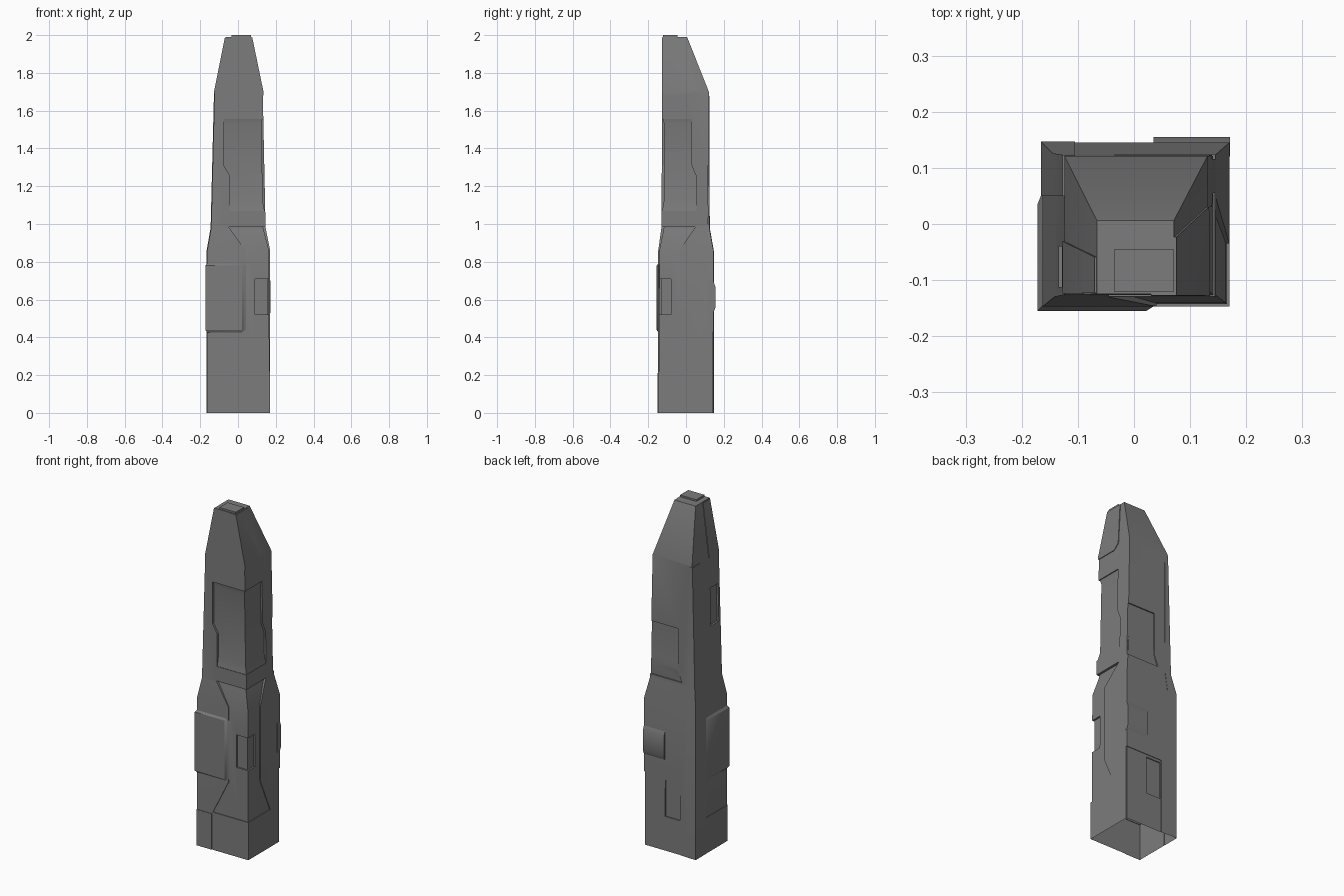
import bpy, bmesh, math
from mathutils import Vector

if "Cube" in bpy.data.objects:
    bpy.data.objects.remove(bpy.data.objects["Cube"])

# Body cross-sections: z, x min, x max, y min, y max
BODY = [(-0.06, -.163, .170, -.147, .145), (.86, -.163, .170, -.147, .145),
        (.98, -.142, .146, -.13, .124), (1.70, -.124, .131, -.126, .121),
        (1.99, -.066, .071, -.125, .006)]


def mesh_object(name, rings):
    """Skin a stack of equal-sized rings and cap both ends."""
    bm = bmesh.new()
    vs = [[bm.verts.new(p) for p in r] for r in rings]
    n = len(vs[0])
    for a, b in zip(vs, vs[1:]):
        for i in range(n):
            j = (i + 1) % n
            bm.faces.new((a[i], a[j], b[j], b[i]))
    bm.faces.new(vs[0])
    bm.faces.new(vs[-1])
    bmesh.ops.recalc_face_normals(bm, faces=bm.faces)
    me = bpy.data.meshes.new(name)
    bm.to_mesh(me)
    bm.free()
    ob = bpy.data.objects.new(name, me)
    bpy.context.collection.objects.link(ob)
    return ob


def loft(name, rows):
    return mesh_object(name, [[(x0, y0, z), (x1, y0, z), (x1, y1, z), (x0, y1, z)]
                              for z, x0, x1, y0, y1 in rows])


def box(name, x0, x1, y0, y1, z0, z1):
    return loft(name, [(z0, x0, x1, y0, y1), (z1, x0, x1, y0, y1)])


def prism_y(pts, y0, y1):
    """Extrude an x-z outline along y."""
    return mesh_object("cutter", [[(x, y, z) for x, z in pts] for y in (y0, y1)])


def prism_x(pts, x0, x1):
    """Extrude a y-z outline along x."""
    return mesh_object("cutter", [[(x, y, z) for y, z in pts] for x in (x0, x1)])


def combine(ob, other, op):
    other.hide_render = True
    m = ob.modifiers.new("bool", 'BOOLEAN')
    m.operation, m.object, m.solver = op, other, 'EXACT'
    dg = bpy.context.evaluated_depsgraph_get()
    dg.update()
    me = bpy.data.meshes.new_from_object(ob.evaluated_get(dg))
    ob.modifiers.clear()
    ob.data = me
    bpy.data.objects.remove(other)


def section(z):
    """Interpolated body extents at height z."""
    for a, b in zip(BODY, BODY[1:]):
        if z <= b[0]:
            t = (z - a[0]) / (b[0] - a[0])
            return [p + (q - p) * t for p, q in zip(a, b)]
    return list(BODY[-1])


def shifted(z, l, r, f, b):
    s = section(z)
    return (z, s[1] - l, s[2] + r, s[3] - f, s[4] + b)


tower = loft("tower_body", BODY)

# Recess outlines; those on the front and right faces meet at the corner
recesses = [
    # upper front / upper right
    prism_y([(-.075, 1.555), (.3, 1.555), (.3, 1.07), (-.045, 1.07), (-.045, 1.26), (-.075, 1.31)], -.3, -.09),
    prism_x([(.03, 1.555), (-.3, 1.555), (-.3, 1.07), (.055, 1.07), (.055, 1.25), (.03, 1.31)], .09, .3),
    # lower front / lower right
    prism_y([(-.05, .985), (.3, .985), (.3, .22), (-.06, .22), (.04, .42), (.04, .86)], -.3, -.10),
    prism_x([(.05, .985), (-.3, .985), (-.3, .22), (.055, .22), (-.035, .42), (-.035, .86)], .10, .3),
    # back, upper and lower
    prism_y([(-.06, 1.0), (.3, 1.0), (.3, 1.31), (-.035, 1.31), (-.035, 1.06)], .116, .3),
    prism_y([(-.065, -.1), (.3, -.1), (.3, .43), (-.065, .43)], .138, .3),
    # left, upper slot
    prism_x([(-.112, 1.29), (-.04, 1.29), (-.04, 1.51), (-.112, 1.51)], -.3, -.1),
]
for r in recesses:
    combine(tower, r, 'DIFFERENCE')

# Inner core forms the recess floors; its insets set their depth
INSET = [(-.04, .004), (.21, .004), (.86, .006), (.965, .012), (.983, .013), (1.0, .013),
         (1.07, .003), (1.12, .012), (1.53, .011), (1.56, .004), (1.70, .006), (1.97, .006)]
core = loft("core", [shifted(z, -d, -d, -d, -.7 * d) for z, d in INSET])
combine(tower, core, 'UNION')

# Corner notch at mid height and slot low on the back
combine(tower, mesh_object("cutter", [[(x, y, z) for x, y in
        ((.09, -.3), (.3, -.3), (.3, -.08), (.155, -.08), (.155, -.133), (.09, -.133))]
        for z in (.52, .71)]), 'DIFFERENCE')
combine(tower, box("cutter", -.06, .035, .136, .3, .2, .415), 'DIFFERENCE')


def plate(offsets, zs, cutter):
    """Thin cladding: an offset copy of the body trimmed to an outline, joined on."""
    ob = loft("plate", [shifted(z, *offsets) for z in zs])
    combine(ob, cutter, 'INTERSECT')
    combine(tower, ob, 'UNION')


# Cladding: left rear strip, top right corner, lower front left, top left
plate((.003, -.02, -.02, .002), (-.05, .86, .98, 1.7, 1.98),
      prism_x([(.05, -.1), (.3, -.1), (.3, 1.69), (.05, 1.69)], -.3, -.105))
plate((-.02, .004, .002, -.01), (1.6, 1.7, 1.988),
      prism_x([(-.3, 1.68), (.0, 1.68), (.03, 1.71), (-.045, 2.1), (-.3, 2.1)], .03, .3))
plate((.002, -.02, .003, -.02), (-.05, .21), box("cutter", -.3, -.066, -.3, .045, -.1, .3))
plate((.003, -.02, -.002, -.01), (1.6, 1.7, 1.985),
      prism_x([(-.3, 1.69), (-.03, 1.69), (-.07, 2.1), (-.3, 2.1)], -.3, -.03))

# Open base
bm = bmesh.new()
bm.from_mesh(tower.data)
bmesh.ops.bisect_plane(bm, geom=bm.verts[:] + bm.edges[:] + bm.faces[:], dist=1e-5,
                       plane_co=Vector((0, 0, 0)), plane_no=Vector((0, 0, 1)), clear_inner=True)
bm.to_mesh(tower.data)
bm.free()

# Wrapped corner housing with chamfered rim
outer = [(-.172, -.155), (.022, -.155), (.045, -.14), (.045, -.12), (-.14, -.12),
         (-.14, .06), (-.162, .06), (-.172, .035)]
inner = [(-.163, -.146), (.020, -.146), (.038, -.14), (.038, -.12), (-.14, -.12),
         (-.14, .055), (-.160, .055), (-.163, .035)]
mesh_object("corner_housing", [[(x, y, z) for x, y in o] for o, z in
            ((inner, .425), (outer, .438), (outer, .78), (inner, .792))])

# Rear housing and roof block
loft("rear_housing", [(.53, .035, .171, .12, .144), (.555, .035, .171, .12, .155),
                      (.67, .035, .171, .12, .155), (.70, .035, .171, .12, .144)])
box("roof_block", -.035, .070, -.121, -.045, 1.985, 2.0)

# Dark grey finish, gentle angles shaded smooth
mat = bpy.data.materials.new("dark_grey")
mat.diffuse_color = (.2, .2, .2, 1)
mat.use_nodes = True
mat.node_tree.nodes["Principled BSDF"].inputs["Base Color"].default_value = mat.diffuse_color
for ob in list(bpy.context.collection.objects):
    ob.data.materials.clear()
    ob.data.materials.append(mat)
    bpy.ops.object.select_all(action='DESELECT')
    ob.select_set(True)
    bpy.context.view_layer.objects.active = ob
    bpy.ops.object.shade_smooth_by_angle(angle=math.radians(28))
